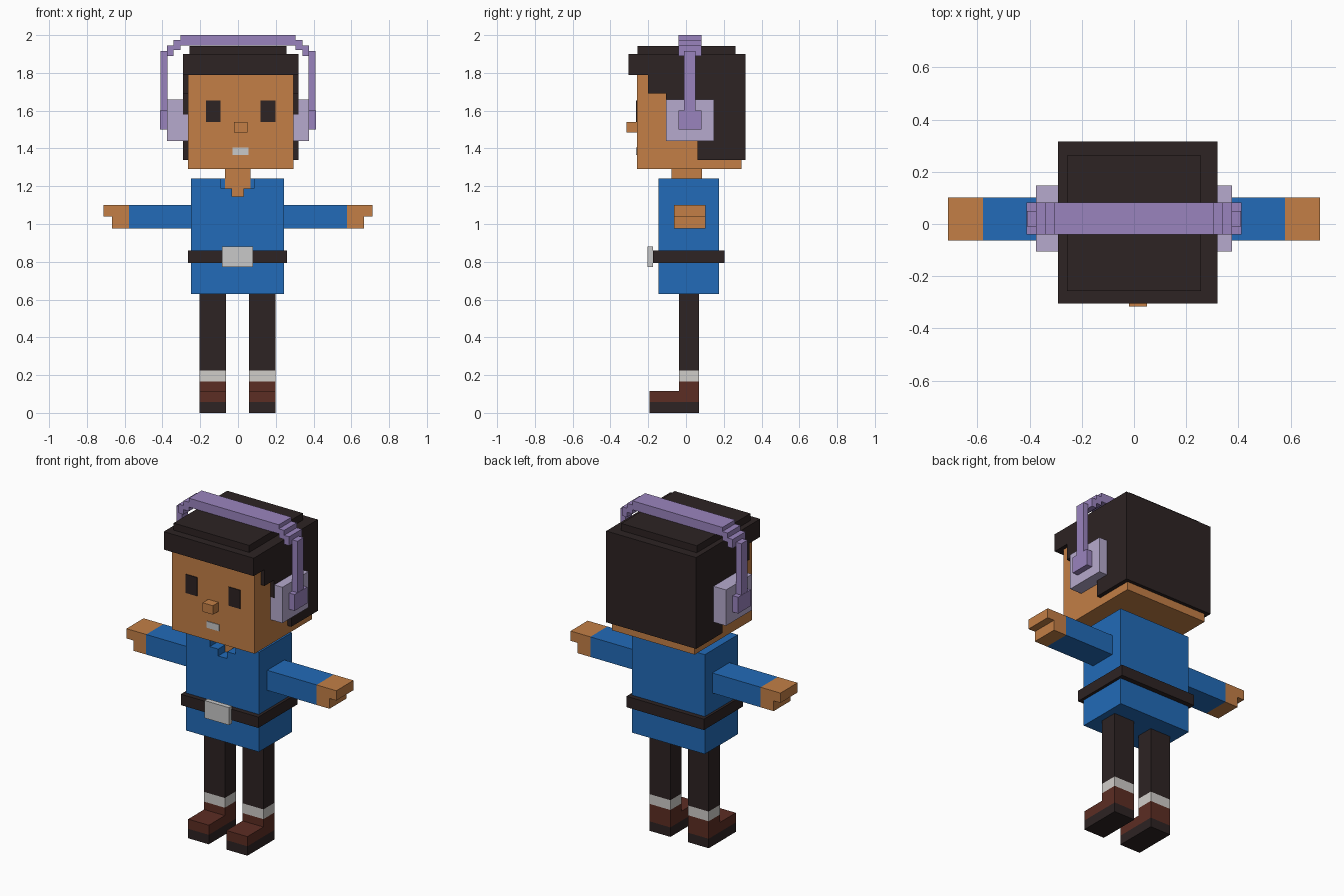
import bpy, bmesh

if "Cube" in bpy.data.objects:
    bpy.data.objects.remove(bpy.data.objects["Cube"])


def material(name, r, g, b):
    lin = [(c / 255 / 12.92) if c < 10 else ((c / 255 + 0.055) / 1.055) ** 2.4 for c in (r, g, b)]
    m = bpy.data.materials.new(name)
    m.diffuse_color = (*lin, 1.0)
    m.use_nodes = True
    m.node_tree.nodes["Principled BSDF"].inputs["Base Color"].default_value = m.diffuse_color
    return m


DARK = material("dark_brown", 45, 35, 35)
SKIN = material("skin", 195, 127, 70)
BLUE = material("shirt_blue", 34, 107, 184)
PURPLE = material("purple", 154, 132, 190)
LILAC = material("lilac", 182, 170, 205)
GREY = material("light_grey", 200, 200, 200)
WHITE = material("sock_white", 208, 205, 201)
BROWN = material("boot_brown", 92, 45, 35)


def extrude(name, profile, axis, lo, hi, mat):
    """Extrude a profile along x (points are y, z) or along y (points are x, z)."""
    bm = bmesh.new()
    place = (lambda d, p: (d, p[0], p[1])) if axis == "x" else (lambda d, p: (p[0], d, p[1]))
    face = bm.faces.new([bm.verts.new(place(lo, p)) for p in profile])
    moved = bmesh.ops.extrude_face_region(bm, geom=[face])["geom"]
    step = (hi - lo, 0, 0) if axis == "x" else (0, hi - lo, 0)
    bmesh.ops.translate(bm, vec=step, verts=[v for v in moved if isinstance(v, bmesh.types.BMVert)])
    bmesh.ops.recalc_face_normals(bm, faces=bm.faces)
    me = bpy.data.meshes.new(name)
    bm.to_mesh(me)
    bm.free()
    me.materials.append(mat)
    ob = bpy.data.objects.new(name, me)
    bpy.context.collection.objects.link(ob)
    return ob


def box(name, x, y, z, mat):
    profile = [(x[0], z[0]), (x[1], z[0]), (x[1], z[1]), (x[0], z[1])]
    return extrude(name, profile, "y", y[0], y[1], mat)


# Head and face
box("head", (-0.265, 0.295), (-0.26, 0.295), (1.29, 1.85), SKIN)
box("nose", (-0.02, 0.05), (-0.315, -0.26), (1.485, 1.54), SKIN)
box("left_eye", (-0.17, -0.093), (-0.264, -0.258), (1.54, 1.655), DARK)
box("right_eye", (0.12, 0.198), (-0.264, -0.258), (1.54, 1.655), DARK)
box("mouth", (-0.03, 0.055), (-0.264, -0.258), (1.365, 1.405), GREY)

# Hair with stepped sides and a raised crown
extrude("hair", [(-0.305, 1.9), (-0.305, 1.79), (-0.2, 1.79), (-0.2, 1.69), (-0.107, 1.69),
                 (-0.107, 1.58), (0.06, 1.58), (0.06, 1.34), (0.316, 1.34), (0.316, 1.9)],
        "x", -0.29, 0.32, DARK)
box("hair_crown", (-0.257, 0.256), (-0.257, 0.262), (1.89, 1.943), DARK)

# Headphones
BAND_Y = (-0.04, 0.083)
half = [(0.305, 2.0), (0.305, 1.975), (0.341, 1.975), (0.341, 1.945), (0.375, 1.945),
        (0.375, 1.89), (0.341, 1.89), (0.341, 1.92), (0.305, 1.92), (0.305, 1.945)]
extrude("headband", half + [(-x, z) for x, z in reversed(half)], "y", *BAND_Y, PURPLE)
for side, s, inner in (("left", -1, 0.255), ("right", 1, 0.285)):
    def span(a, b):
        return sorted((s * a, s * b))
    box(side + "_ear_cup", span(inner, 0.375), (-0.105, 0.148), (1.44, 1.66), LILAC)
    box(side + "_cup_cap", span(0.373, 0.412), BAND_Y, (1.5, 1.6), PURPLE)
    box(side + "_headband_arm", span(0.374, 0.41), (-0.01, 0.05), (1.6, 1.915), PURPLE)

# Neck and shirt with a notched collar
box("neck", (-0.07, 0.065), (-0.07, 0.085), (1.145, 1.3), SKIN)
shirt = box("shirt", (-0.25, 0.243), (-0.145, 0.175), (0.63, 1.24), BLUE)
cutter = extrude("collar_cutter", [(-0.09, 1.3), (-0.09, 1.187), (-0.033, 1.187), (-0.033, 1.145),
                                   (0.028, 1.145), (0.028, 1.187), (0.085, 1.187), (0.085, 1.3)],
                 "y", -0.3, -0.072, BLUE)
cutter.hide_render = True
mod = shirt.modifiers.new("collar", "BOOLEAN")
mod.operation, mod.solver, mod.object = "DIFFERENCE", "EXACT", cutter
bpy.context.view_layer.update()
cut = bpy.data.meshes.new_from_object(shirt.evaluated_get(bpy.context.evaluated_depsgraph_get()))
shirt.modifiers.clear()
shirt.data = cut
bpy.data.objects.remove(cutter)
# Skin showing in the collar opening
box("collar_skin", (-0.07, 0.065), (-0.077, -0.068), (1.187, 1.29), SKIN)
box("collar_skin_tip", (-0.033, 0.028), (-0.077, -0.068), (1.145, 1.187), SKIN)

# Belt
box("belt", (-0.265, 0.26), (-0.175, 0.205), (0.793, 0.86), DARK)
box("belt_buckle", (-0.085, 0.08), (-0.203, -0.174), (0.773, 0.88), GREY)

for side, s in (("left", -1), ("right", 1)):
    def span(a, b):
        return sorted((s * a, s * b))
    # Arms with stepped hands
    box(side + "_sleeve", span(0.23, 0.578), (-0.064, 0.102), (0.977, 1.1), BLUE)
    extrude(side + "_hand", [(s * x, z) for x, z in ((0.578, 0.977), (0.666, 0.977), (0.666, 1.04),
                                                     (0.712, 1.04), (0.712, 1.1), (0.578, 1.1))],
            "y", -0.064, 0.102, SKIN)
    # Legs, socks and boots
    leg_x = (-0.203, -0.063) if s < 0 else (0.057, 0.199)
    box(side + "_leg", leg_x, (-0.038, 0.07), (0.225, 0.64), DARK)
    box(side + "_sock", leg_x, (-0.038, 0.07), (0.165, 0.225), WHITE)
    extrude(side + "_boot", [(-0.193, 0.058), (0.07, 0.058), (0.07, 0.165), (-0.038, 0.165),
                             (-0.038, 0.117), (-0.193, 0.117)], "x", *leg_x, BROWN)
    box(side + "_sole", leg_x, (-0.193, 0.07), (0.0, 0.058), DARK)
